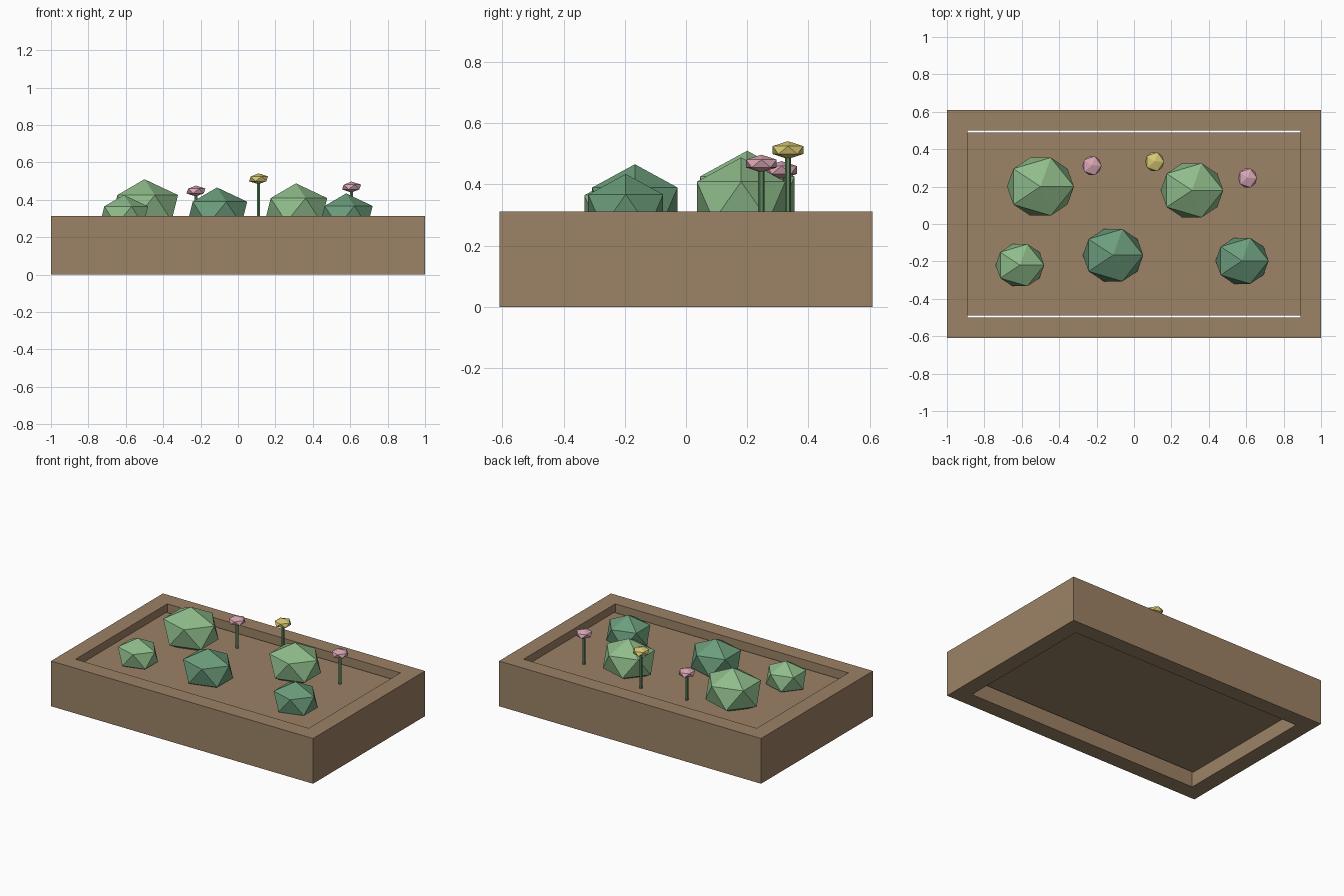
import bpy, bmesh

if "Cube" in bpy.data.objects:
    bpy.data.objects.remove(bpy.data.objects["Cube"])


def material(name, rgb):
    """Flat colour given as sRGB 0-255, stored as linear."""
    def lin(c):
        c /= 255
        return c / 12.92 if c <= 0.04045 else ((c + 0.055) / 1.055) ** 2.4
    m = bpy.data.materials.new(name)
    m.diffuse_color = (*[lin(c) for c in rgb], 1)
    m.use_nodes = True
    m.node_tree.nodes["Principled BSDF"].inputs["Base Color"].default_value = m.diffuse_color
    return m


WOOD = material("wood brown", (156, 130, 102))
LIGHT = material("light leaf green", (143, 188, 139))
DARK = material("dark leaf green", (108, 157, 124))
STEM = material("stem green", (94, 138, 96))
PINK = material("petal pink", (217, 167, 180))
YELLOW = material("petal yellow", (217, 201, 116))


def finish(name, bm, mat, loc=(0, 0, 0)):
    bmesh.ops.recalc_face_normals(bm, faces=bm.faces)
    me = bpy.data.meshes.new(name)
    bm.to_mesh(me)
    bm.free()
    me.materials.append(mat)
    ob = bpy.data.objects.new(name, me)
    ob.location = loc
    bpy.context.collection.objects.link(ob)
    return ob


def box(name, size, loc, mat):
    bm = bmesh.new()
    bmesh.ops.create_cube(bm, size=1)
    bmesh.ops.scale(bm, vec=size, verts=bm.verts)
    return finish(name, bm, mat, loc)


def faceted_ball(name, radii, loc, mat):
    bm = bmesh.new()
    bmesh.ops.create_icosphere(bm, subdivisions=1, radius=1)
    bmesh.ops.scale(bm, vec=radii, verts=bm.verts)
    return finish(name, bm, mat, loc)


# planter frame: rectangular ring with open top and bottom
H = 0.312
bm = bmesh.new()
rings = []
for hx, hy, z in ((1, 0.61, 0), (1, 0.61, H), (0.89, 0.5, H), (0.89, 0.5, 0)):
    rings.append([bm.verts.new((sx * hx, sy * hy, z))
                  for sx, sy in ((-1, -1), (1, -1), (1, 1), (-1, 1))])
for a, b in zip(rings, rings[1:] + rings[:1]):
    for i in range(4):
        j = (i + 1) % 4
        bm.faces.new((a[i], a[j], b[j], b[i]))
finish("planter_frame", bm, WOOD)

# soil slab, with a slim gap at the long sides
SOIL_TOP, SOIL_BOTTOM = 0.257, 0.1
box("soil", (1.78, 0.98, SOIL_TOP - SOIL_BOTTOM),
    (0, 0, (SOIL_TOP + SOIL_BOTTOM) / 2), WOOD)

# bushes: x, y, centre height, radius, colour
for i, (x, y, z, r, mat) in enumerate((
        (-0.50, 0.20, 0.357, 0.182, LIGHT),
        (0.31, 0.18, 0.345, 0.170, LIGHT),
        (-0.61, -0.22, 0.315, 0.132, LIGHT),
        (-0.112, -0.167, 0.328, 0.164, DARK),
        (0.578, -0.197, 0.313, 0.144, DARK))):
    faceted_ball(f"bush_{i + 1}", (r * 1.1, r, r * 0.84), (x, y, z), mat)

# flowers: thin stem and flattened head
for i, (x, y, z, mat) in enumerate((
        (-0.225, 0.312, 0.447, PINK),
        (0.11, 0.333, 0.512, YELLOW),
        (0.607, 0.246, 0.468, PINK))):
    faceted_ball(f"flower_head_{i + 1}", (0.057, 0.059, 0.029), (x, y, z), mat)
    bm = bmesh.new()
    bmesh.ops.create_cone(bm, cap_ends=True, segments=6, radius1=0.01,
                          radius2=0.01, depth=z - SOIL_TOP)
    finish(f"flower_stem_{i + 1}", bm, STEM, (x, y, (z + SOIL_TOP) / 2))
